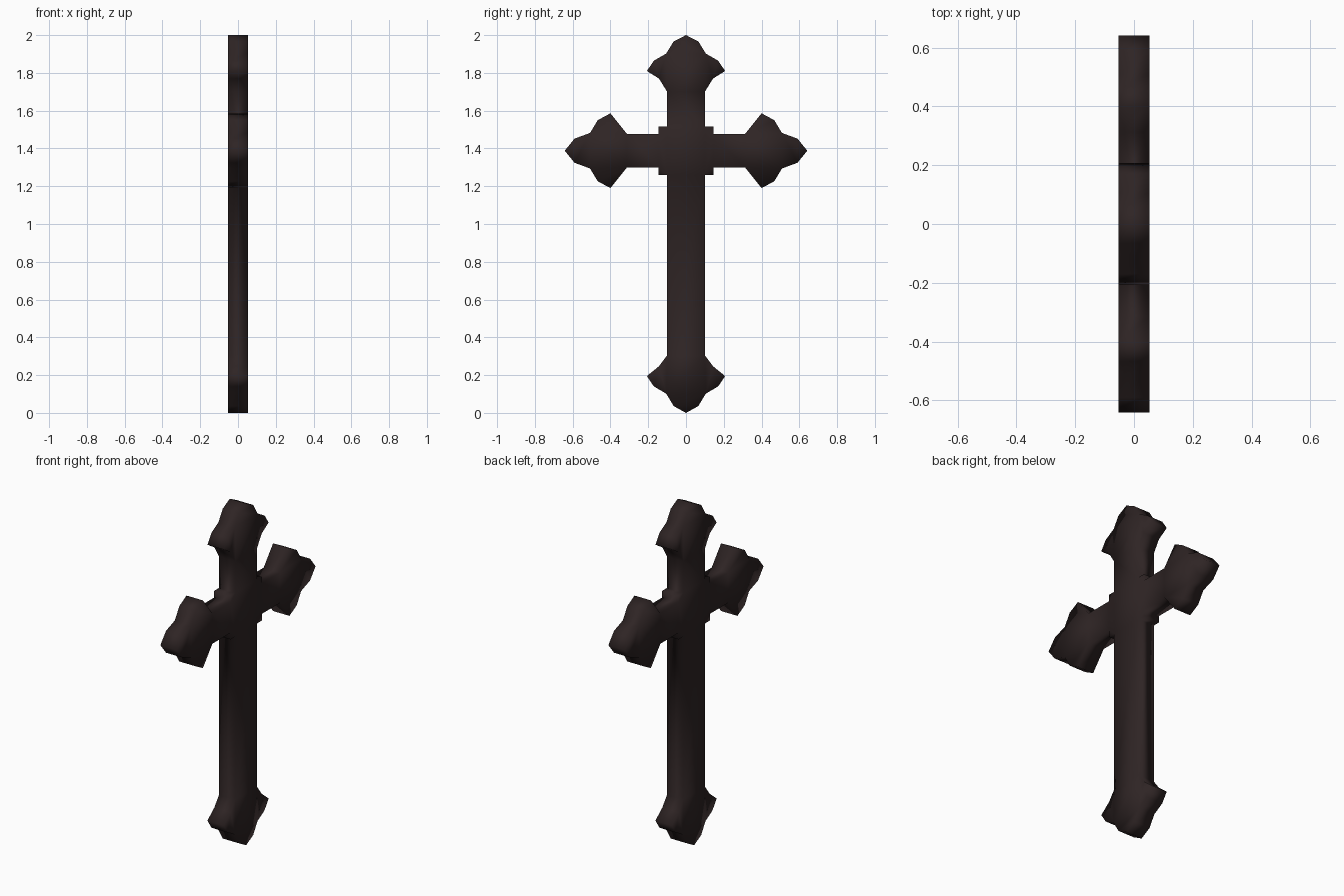
import bpy, bmesh

if "Cube" in bpy.data.objects:
    bpy.data.objects.remove(bpy.data.objects["Cube"])

T = 0.053  # half thickness

mat = bpy.data.materials.new("dark brown wood")
mat.diffuse_color = (0.028, 0.018, 0.018, 1)
mat.use_nodes = True
mat.node_tree.nodes["Principled BSDF"].inputs["Base Color"].default_value = mat.diffuse_color


def mirror_arm(half, zc):
    """Upper half of the side arm (tip last) plus its reflection below zc."""
    return half + [(y, 2 * zc - z) for y, z in reversed(half[:-1])]


# right half of the outline, top to bottom, as (y, z)
top_end = [(0, 2.0), (0.065, 1.967), (0.105, 1.902), (0.17, 1.865),
           (0.207, 1.81), (0.143, 1.77), (0.1, 1.70)]
upper_arm = [(0.1, 1.516), (0.145, 1.516), (0.145, 1.477), (0.313, 1.477),
             (0.4, 1.586), (0.467, 1.55), (0.508, 1.482), (0.59, 1.452),
             (0.642, 1.388)]
bottom_end = [(0.1, 0.305), (0.143, 0.247), (0.207, 0.195), (0.17, 0.14),
              (0.105, 0.102), (0.065, 0.036), (0, 0)]

right = top_end + mirror_arm(upper_arm, 1.388) + bottom_end
outline = right + [(-y, z) for y, z in reversed(right[1:-1])]

# cross: one outline extruded through its thickness
bm = bmesh.new()
face = bm.faces.new([bm.verts.new((-T, y, z)) for y, z in outline])
ext = bmesh.ops.extrude_face_region(bm, geom=[face], use_keep_orig=True)
verts = [g for g in ext["geom"] if isinstance(g, bmesh.types.BMVert)]
bmesh.ops.translate(bm, verts=verts, vec=(2 * T, 0, 0))
bmesh.ops.triangulate(bm, faces=[f for f in bm.faces if len(f.verts) > 4])
bmesh.ops.recalc_face_normals(bm, faces=bm.faces)
for f in bm.faces:
    f.smooth = True
mesh = bpy.data.meshes.new("cross")
bm.to_mesh(mesh)
bm.free()
mesh.materials.append(mat)
cross = bpy.data.objects.new("cross", mesh)
bpy.context.collection.objects.link(cross)
